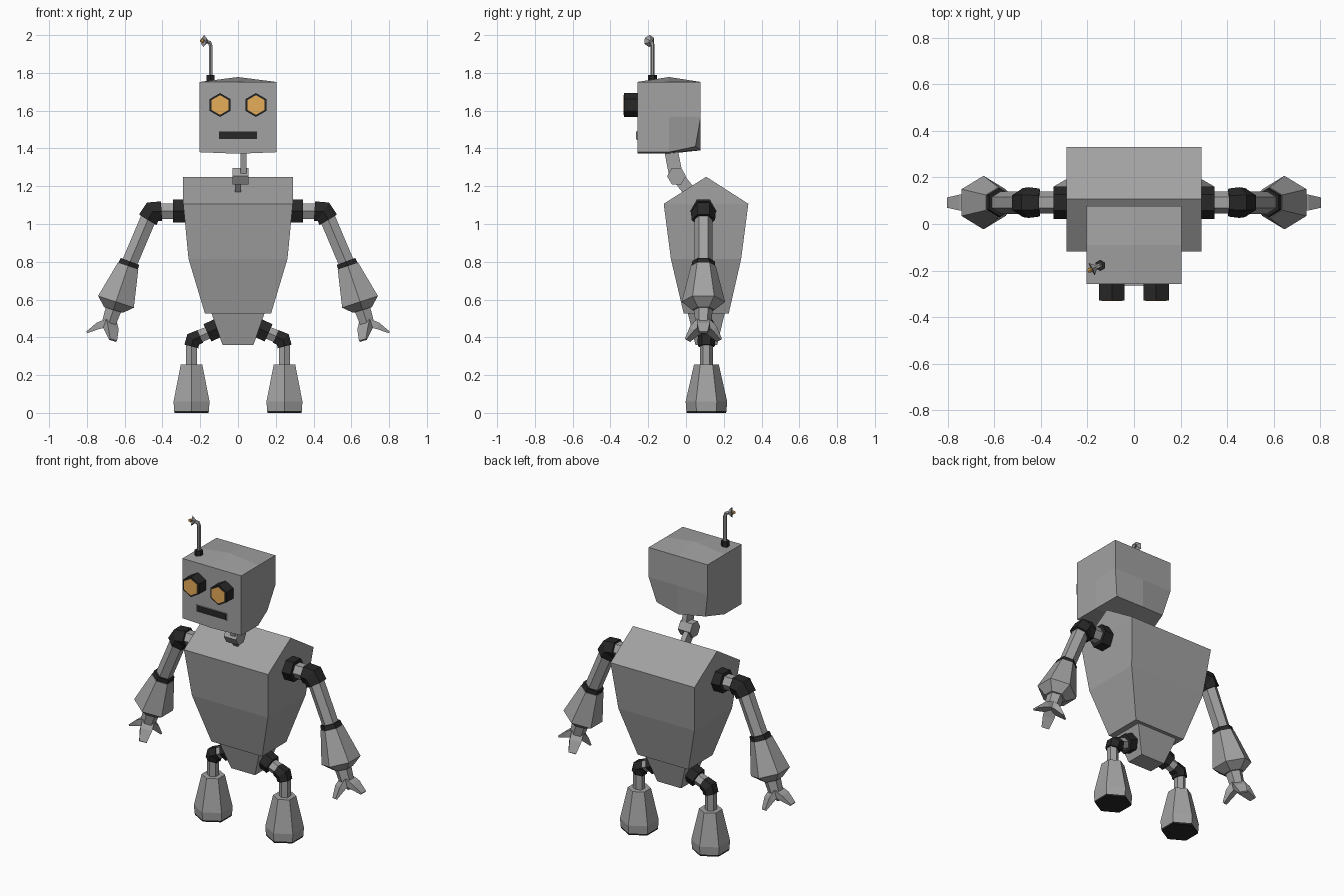
import bpy
import bmesh
from math import cos, sin, pi, sqrt
from mathutils import Vector

cube = bpy.data.objects.get("Cube")
if cube:
    bpy.data.objects.remove(cube, do_unlink=True)


def material(name, rgb):
    m = bpy.data.materials.new(name)
    m.use_nodes = True
    colour = (*rgb, 1)
    m.diffuse_color = colour
    bsdf = next(n for n in m.node_tree.nodes if n.type == 'BSDF_PRINCIPLED')
    bsdf.inputs["Base Color"].default_value = colour
    bsdf.inputs["Roughness"].default_value = 0.7
    return m


GREY = material("grey metal", (0.36, 0.36, 0.36))
BLACK = material("black rubber", (0.02, 0.02, 0.02))
AMBER = material("amber glass", (0.8, 0.42, 0.1))
X, Y, Z = Vector((1, 0, 0)), Vector((0, 1, 0)), Vector((0, 0, 1))


def finish(name, bm, mat):
    bmesh.ops.remove_doubles(bm, verts=bm.verts, dist=1e-5)
    bmesh.ops.recalc_face_normals(bm, faces=bm.faces)
    mesh = bpy.data.meshes.new(name)
    bm.to_mesh(mesh)
    bm.free()
    mesh.materials.append(mat)
    ob = bpy.data.objects.new(name, mesh)
    bpy.context.collection.objects.link(ob)
    return ob


def skin(name, rings, mat):
    """Join matching rings of points and cap both ends."""
    bm = bmesh.new()
    loops = [[bm.verts.new(p) for p in ring] for ring in rings]
    n = len(loops[0])
    for a, b in zip(loops, loops[1:]):
        for i in range(n):
            j = (i + 1) % n
            bm.faces.new((a[i], a[j], b[j], b[i]))
    bm.faces.new(loops[0])
    bm.faces.new(loops[-1])
    return finish(name, bm, mat)


def tube(name, pts, radii, mat, ref=Y):
    """Six-sided tube along a path, with corners pointing along ref."""
    pts = [Vector(p) for p in pts]
    rings = []
    for k, (p, r) in enumerate(zip(pts, radii)):
        t = (pts[min(k + 1, len(pts) - 1)] - pts[max(k - 1, 0)]).normalized()
        u = (ref - t * ref.dot(t)).normalized()
        v = t.cross(u)
        rings.append([p + r * (u * cos(i * pi / 3) + v * sin(i * pi / 3)) for i in range(6)])
    return skin(name, rings, mat)


def bar(name, pts, sizes, mat, ref):
    """Rectangular bar: sizes are half width along ref and half thickness."""
    pts = [Vector(p) for p in pts]
    rings = []
    for k, (p, (a, b)) in enumerate(zip(pts, sizes)):
        t = (pts[min(k + 1, len(pts) - 1)] - pts[max(k - 1, 0)]).normalized()
        u = (ref - t * ref.dot(t)).normalized()
        v = t.cross(u)
        rings.append([p + u * a * i + v * b * j for i, j in ((1, 1), (-1, 1), (-1, -1), (1, -1))])
    return skin(name, rings, mat)


def stack(name, levels, mat):
    """Rectangular levels: half width, front y, back y, z."""
    return skin(name, [[(-w, f, z), (w, f, z), (w, b, z), (-w, b, z)]
                       for w, f, b, z in levels], mat)


# Torso with a gabled top, and pelvis
stack("torso", [(0.29, 0.107, 0.107, 1.25), (0.29, -0.118, 0.33, 1.107),
                (0.262, -0.08, 0.292, 0.815), (0.175, -0.012, 0.226, 0.525)], GREY)
stack("pelvis", [(0.14, 0.01, 0.205, 0.527), (0.082, 0.05, 0.165, 0.36)], GREY)

# Head: faceted box with a raised crown and pinched lower back corners
bm = bmesh.new()
bmesh.ops.create_cube(bm, size=2)
bmesh.ops.subdivide_edges(bm, edges=bm.edges[:], cuts=1, use_grid_fill=True)
for v in bm.verts:
    x, y, z = (round(c) for c in v.co)
    v.co = Vector((x * 0.203, -0.09 + y * 0.168, 1.567 + z * 0.185))
    if z > 0 and x == 0 and y == 0:
        v.co.z = 1.778
    if z < 0:
        v.co.z = 1.372 if x == 0 else 1.38
        if y > 0:
            v.co.z = 1.39
            if x:
                v.co += Vector((-x * 0.035, -0.028, 0.02))
finish("head", bm, GREY)

# Eyes and mouth
for s, side in ((1, "left"), (-1, "right")):
    ex = s * 0.095
    tube(side + "_eye_housing", [(ex, -0.25, 1.63), (ex, -0.328, 1.63)], (0.063, 0.063), BLACK, Z)
    tube(side + "_eye_lens", [(ex, -0.326, 1.63), (ex, -0.331, 1.63)], (0.052, 0.052), AMBER, Z)
bar("mouth_frame", [(0, -0.256, 1.468), (0, -0.262, 1.468)], [(0.105, 0.023)] * 2, GREY, X)
bar("mouth_slot", [(0, -0.258, 1.47), (0, -0.264, 1.47)], [(0.1, 0.019)] * 2, BLACK, X)

# Hinged neck
bar("upper_neck", [(0.03, -0.085, 1.42), (0.03, -0.05, 1.24)], [(0.016, 0.036)] * 2, GREY, X)
bar("lower_neck", [(0, -0.055, 1.265), (0, 0.06, 1.12)], [(0.016, 0.032)] * 2, GREY, X)
tube("neck_pin", [(-0.028, -0.05, 1.253), (0.056, -0.05, 1.253)], (0.05, 0.05), GREY)

# Antenna with a small dish
ax, ay = -0.145, -0.178
tube("antenna_base", [(ax, ay, 1.75), (ax, ay, 1.79)], (0.024, 0.024), BLACK)
tube("antenna_rod", [(ax, ay, 1.78), (ax, ay, 1.945), (-0.15, -0.18, 1.96), (-0.168, -0.187, 1.967)],
     (0.011, 0.011, 0.011, 0.01), GREY)
tube("antenna_dish", [(-0.163, -0.185, 1.967), (-0.181, -0.194, 1.969)], (0.01, 0.032), GREY, Z)
tube("antenna_tip", [(-0.18, -0.194, 1.969), (-0.188, -0.198, 1.97), (-0.199, -0.203, 1.971)],
     (0.006, 0.013, 0.006), AMBER, Z)

# Arms and legs, built once for each side
for s, side in ((1, "left"), (-1, "right")):
    def limb(part, path, radii, mat, y):
        tube(f"{side}_{part}", [(s * x, y, z) for x, z in path], radii, mat)

    ya, yl = 0.092, 0.108
    limb("shoulder_socket", [(0.27, 1.068), (0.345, 1.068)], (0.07, 0.07), BLACK, ya)
    limb("shoulder_rod", [(0.34, 1.068), (0.42, 1.068)], (0.047, 0.047), GREY, ya)
    limb("shoulder_bend", [(0.405, 1.068), (0.452, 1.065), (0.478, 1.022)],
         (0.06, 0.066, 0.062), BLACK, ya)
    limb("upper_arm", [(0.472, 1.035), (0.58, 0.78)], (0.048, 0.048), GREY, ya)
    limb("arm_cuff", [(0.572, 0.802), (0.584, 0.77)], (0.06, 0.064), BLACK, ya)
    limb("forearm", [(0.582, 0.777), (0.646, 0.588), (0.659, 0.545)], (0.066, 0.115, 0.06), GREY, ya)
    limb("palm", [(0.655, 0.56), (0.688, 0.462)], (0.05, 0.042), GREY, ya)

    # Three splayed fingers around the arm axis
    wrist = Vector((s * 0.686, ya, 0.47))
    down = Vector((s * 0.29, 0, -0.957))
    outward = Vector((s * 0.957, 0, 0.29))
    for i in range(3):
        a = i * 2 * pi / 3
        r = outward * cos(a) + Y * sin(a)
        bar(f"{side}_finger_{i + 1}",
            [wrist + r * 0.008 - down * 0.005, wrist + r * 0.05 + down * 0.025, wrist + r * 0.097 + down * 0.075],
            [(0.034, 0.022), (0.034, 0.018), (0.022, 0.005)], GREY, down.cross(r))

    limb("hip_socket", [(0.1, 0.452), (0.162, 0.424)], (0.058, 0.058), BLACK, yl)
    limb("hip_rod", [(0.15, 0.428), (0.22, 0.398)], (0.038, 0.038), GREY, yl)
    limb("knee_bend", [(0.2, 0.405), (0.237, 0.389), (0.247, 0.352)], (0.042, 0.048, 0.044), BLACK, yl)
    limb("leg_rod", [(0.247, 0.37), (0.247, 0.24)], (0.034, 0.034), GREY, yl)
    limb("foot", [(0.246, 0.255), (0.246, 0.06), (0.246, 0.01)], (0.066, 0.11, 0.106), GREY, yl)
    limb("foot_sole", [(0.246, 0.01), (0.246, 0)], (0.106, 0.104), BLACK, yl)
